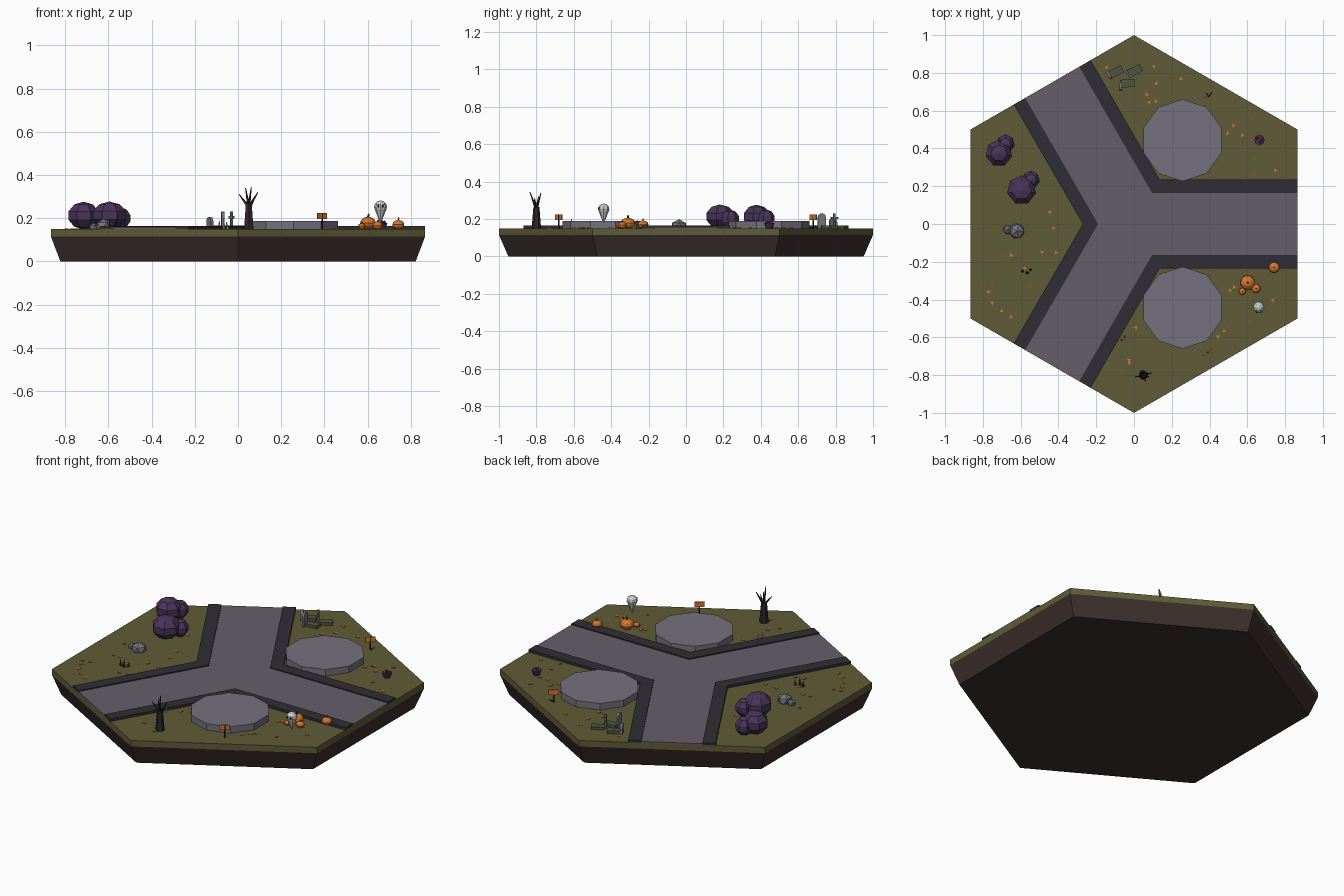
import bpy, bmesh, math, random
from math import sin, cos, radians, pi
from mathutils import Vector, Matrix

if "Cube" in bpy.data.objects:
    bpy.data.objects.remove(bpy.data.objects["Cube"])

random.seed(4)
GROUND = 0.15

def mat(name, rgb):
    m = bpy.data.materials.new(name)
    m.diffuse_color = (*rgb, 1)
    m.use_nodes = True
    m.node_tree.nodes["Principled BSDF"].inputs["Base Color"].default_value = m.diffuse_color
    return m

SOIL = mat("soil", (.045, .03, .027))
GRASS = mat("grass", (.115, .105, .038))
ROAD = mat("road", (.13, .11, .14))
KERB = mat("kerb", (.03, .026, .035))
PAD = mat("pad", (.18, .165, .21))
BUSH = mat("bush", (.065, .035, .1))
STONE = mat("stone", (.18, .18, .2))
MOUND = mat("mound", (.075, .095, .05))
BARK = mat("bark", (.025, .019, .02))
ORANGE = mat("orange", (.65, .19, .025))
RUST = mat("rust", (.3, .07, .03))
PALE = mat("pale", (.8, .8, .78))
BONE = mat("bone", (.6, .55, .4))
BLACK = mat("black", (.01, .01, .012))

def finish(name, bm, material):
    bmesh.ops.recalc_face_normals(bm, faces=bm.faces)
    me = bpy.data.meshes.new(name)
    bm.to_mesh(me)
    bm.free()
    me.materials.append(material)
    ob = bpy.data.objects.new(name, me)
    bpy.context.collection.objects.link(ob)
    return ob

def loft(name, rings, material):
    """Closed solid through (outline, z) levels."""
    bm = bmesh.new()
    vs = [[bm.verts.new((x, y, z)) for x, y in pts] for pts, z in rings]
    n = len(vs[0])
    bm.faces.new(vs[0])
    bm.faces.new(vs[-1])
    for a, b in zip(vs, vs[1:]):
        for i in range(n):
            bm.faces.new((a[i], a[(i + 1) % n], b[(i + 1) % n], b[i]))
    return finish(name, bm, material)

def ngon(n, r, start=90, c=(0, 0)):
    return [(c[0] + r * cos(radians(start) + 2 * pi * i / n),
             c[1] + r * sin(radians(start) + 2 * pi * i / n)) for i in range(n)]

def ball(name, loc, size, material, seg=7, rings=5):
    bm = bmesh.new()
    bmesh.ops.create_uvsphere(bm, u_segments=seg, v_segments=rings, radius=1)
    bm.transform(Matrix.Translation(loc) @ Matrix.Diagonal((*size, 1)))
    return finish(name, bm, material)

def limb(name, a, b, r1, r2, material, seg=6):
    a, b = Vector(a), Vector(b)
    bm = bmesh.new()
    bmesh.ops.create_cone(bm, cap_ends=True, segments=seg, radius1=r1, radius2=r2, depth=(b - a).length)
    q = (b - a).to_track_quat('Z', 'Y').to_matrix().to_4x4()
    bm.transform(Matrix.Translation((a + b) / 2) @ q)
    return finish(name, bm, material)

def box(name, loc, size, angle, material):
    bm = bmesh.new()
    bmesh.ops.create_cube(bm, size=1)
    bm.transform(Matrix.Translation(loc) @ Matrix.Rotation(radians(angle), 4, 'Z') @ Matrix.Diagonal((*size, 1)))
    return finish(name, bm, material)

def turn(p, deg):
    c, s = cos(radians(deg)), sin(radians(deg))
    return (p[0] * c - p[1] * s, p[0] * s + p[1] * c)

# hexagonal tile
loft("soil_base", [(ngon(6, .95), 0), (ngon(6, 1), .115)], SOIL)
loft("grass_top", [(ngon(6, 1), .115), (ngon(6, 1), GROUND)], GRASS)

# three-way road and its kerbs
EDGE, IN, OUT = .866, .165, .235
def corner(w, deg):
    return turn((w / sin(radians(60)), 0), deg)
road = []
for a in (0, 120, 240):
    road += [turn((EDGE, -IN), a), turn((EDGE, IN), a), corner(IN, a + 60)]
    k = [turn((EDGE, IN), a), corner(IN, a + 60), turn((EDGE, -IN), a + 120),
         turn((EDGE, -OUT), a + 120), corner(OUT, a + 60), turn((EDGE, OUT), a)]
    loft("kerb", [(k, GROUND - .01), (k, .164)], KERB)
loft("road", [(road, GROUND - .01), (road, .158)], ROAD)

# building pads and signs, mirrored front and back
for s in (1, -1):
    c = (.257, .443 * s)
    loft("pad", [(ngon(10, .217, 90, c), GROUND), (ngon(10, .217, 90, c), .188)], PAD)
    limb("sign_post", (.39, .68 * s, GROUND), (.39, .68 * s, .225), .004, .004, BARK)
    box("sign_board", (.389, .68 * s, .21), (.054, .006, .03), 40, ORANGE)

# bushes
for x, y, r, z in ((-.715, .375, .075, .212), (-.68, .425, .052, .2),
                   (-.595, .18, .082, .213), (-.545, .235, .05, .2)):
    ball("bush", (x, y, z), (r, r, min(r, .064)), BUSH)

# rocks
for x, y, r in ((-.62, -.038, .044), (-.668, -.03, .026)):
    bm = bmesh.new()
    bmesh.ops.create_icosphere(bm, subdivisions=1, radius=r)
    bm.transform(Matrix.Translation((x, y, GROUND + r * .3)) @ Matrix.Diagonal((1, 1, .8, 1)))
    finish("rock", bm, STONE)

# dark thorns and pale bones
for dx, dy, h in ((-.02, 0, .035), (.005, -.008, .045), (.022, .008, .03)):
    limb("thorn", (-.57 + dx, -.25 + dy, GROUND), (-.57 + dx * 1.3, -.25 + dy, GROUND + h), .009, .001, BARK, 4)
    limb("bone", (-.07 + dx, -.605 + dy, GROUND), (-.07 + dx * .7, -.605 + dy, GROUND + h * 1.1), .006, .002, BONE, 5)

# twig near back edge
for dx in (-.015, .018):
    limb("twig", (.395, .675, GROUND), (.395 + dx, .695, GROUND + .018), .003, .001, BARK, 4)

# graves
GA = 28
def along(p, d):
    v = turn((d, 0), GA)
    return p[0] + v[0], p[1] + v[1]
graves = (((-.095, .805), .205), ((-.035, .745), .23), ((.005, .812), None))
for p, top in graves:
    ang = 5 if p[1] < .76 else GA
    box("grave_mound", (*p, GROUND + .006), (.075, .042, .02), ang, MOUND)
    h = along(p, -.04)
    if top:
        box("headstone", (*h, (GROUND + top - .022) / 2), (.014, .044, top - .022 - GROUND), ang, STONE)
        v = turn((.007, 0), ang)
        limb("headstone_arch", (h[0] - v[0], h[1] - v[1], top - .022),
             (h[0] + v[0], h[1] + v[1], top - .022), .022, .022, STONE, 12)
    else:
        box("cross_post", (*h, .19), (.01, .011, .08), ang, STONE)
        box("cross_bar", (*h, .205), (.01, .042, .011), ang, STONE)

# dead tree
T = (.05, -.8)
limb("tree_trunk", (*T, GROUND), (*T, .265), .025, .016, BARK)
for dx, dy, z0, z1 in ((-.045, -.01, .25, .31), (.012, -.035, .25, .345), (.042, .012, .25, .32),
                       (-.015, .025, .25, .34), (.03, -.01, .24, .3)):
    limb("branch", (T[0], T[1], z0), (T[0] + dx, T[1] + dy, z1), .008, .002, BARK, 5)

# pumpkins
for x, y, r in ((.602, -.31, .039), (.573, -.357, .018), (.646, -.341, .024), (.742, -.23, .029)):
    z = GROUND + r * .7
    ball("pumpkin", (x, y, z), (r, r, r * .75), ORANGE, 10, 6)
    limb("pumpkin_stem", (x, y, z + r * .6), (x + r * .1, y, z + r * 1.1), r * .15, r * .1, BARK, 5)

# hovering ghost
G = (.66, -.44)
ball("ghost_head", (*G, .252), (.03, .03, .03), PALE, 8, 6)
limb("ghost_tail", (*G, .18), (*G, .252), .003, .031, PALE, 8)
for s in (1, -1):
    ball("ghost_eye", (G[0] + .011 * s, G[1] - .027, .257), (.005, .004, .007), BLACK, 6, 4)

# bowl of treats
B = (.664, .445)
limb("treat_bowl", (*B, GROUND), (*B, .178), .018, .028, BUSH, 8)
for i, (x, y) in enumerate(ngon(5, .014, 0, B)):
    ball("treat", (x, y, .181), (.008, .008, .008), ORANGE if i % 2 else BUSH, 5, 4)

# fallen leaves on the grass, off road and pads
count = 0
while count < 48:
    x, y = random.uniform(-.8, .8), random.uniform(-.85, .85)
    if any(turn((x, y), a)[0] > .8 for a in range(0, 360, 60)):
        continue
    if any(turn((x, y), -a)[0] > -.1 and abs(turn((x, y), -a)[1]) < .26 for a in (0, 120, 240)):
        continue
    if math.hypot(x - .257, abs(y) - .443) < .24:
        continue
    leaf = ngon(3, .012, random.uniform(0, 120), (x, y))
    loft("leaf", [(leaf, GROUND), (leaf, GROUND + .003)], RUST if count % 3 == 0 else ORANGE)
    count += 1
